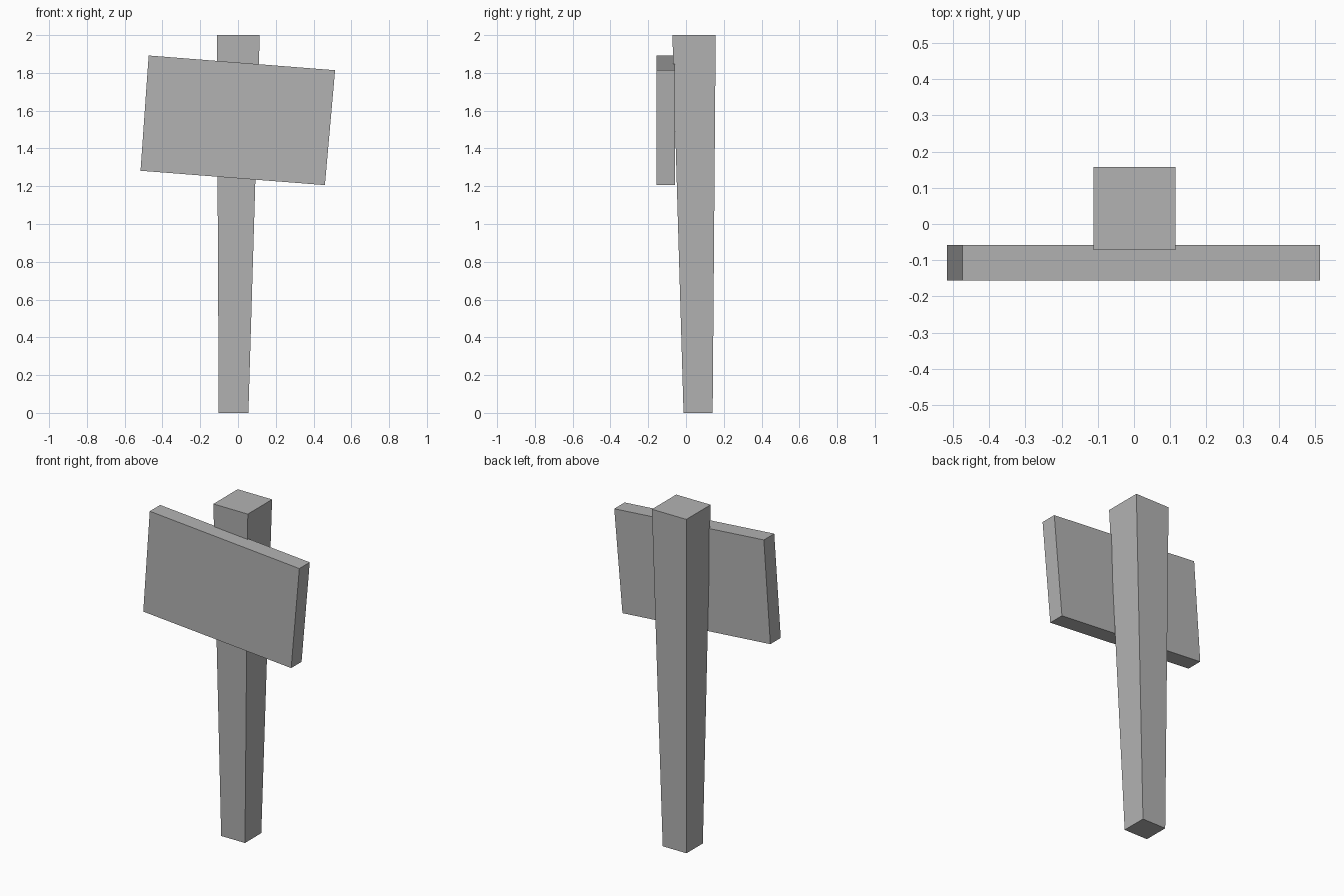
import bpy
import bmesh

if "Cube" in bpy.data.objects:
    bpy.data.objects.remove(bpy.data.objects["Cube"])

grey = bpy.data.materials.new("plain grey")
grey.diffuse_color = (0.45, 0.45, 0.45, 1)
grey.use_nodes = True
grey.node_tree.nodes["Principled BSDF"].inputs["Base Color"].default_value = grey.diffuse_color


def loft(name, start, end):
    """Join two matching four-point outlines into a closed solid."""
    bm = bmesh.new()
    a = [bm.verts.new(p) for p in start]
    b = [bm.verts.new(p) for p in end]
    bm.faces.new(a)
    bm.faces.new(b)
    for i in range(4):
        j = (i + 1) % 4
        bm.faces.new((a[i], a[j], b[j], b[i]))
    bmesh.ops.recalc_face_normals(bm, faces=bm.faces)
    mesh = bpy.data.meshes.new(name)
    bm.to_mesh(mesh)
    bm.free()
    mesh.materials.append(grey)
    obj = bpy.data.objects.new(name, mesh)
    bpy.context.collection.objects.link(obj)
    return obj


def rect(x0, x1, y0, y1, z):
    return [(x0, y0, z), (x1, y0, z), (x1, y1, z), (x0, y1, z)]


# Post: square, leaning slightly and widening towards the top
loft("post",
     rect(-0.102, 0.055, -0.013, 0.141, 0),
     rect(-0.112, 0.115, -0.072, 0.157, 2))

# Sign board: tilted panel fixed to the front of the post
outline = [(-0.516, 1.282), (0.460, 1.206), (0.514, 1.814), (-0.473, 1.892)]
loft("sign_board",
     [(x, -0.156, z) for x, z in outline],
     [(x, -0.058, z) for x, z in outline])
